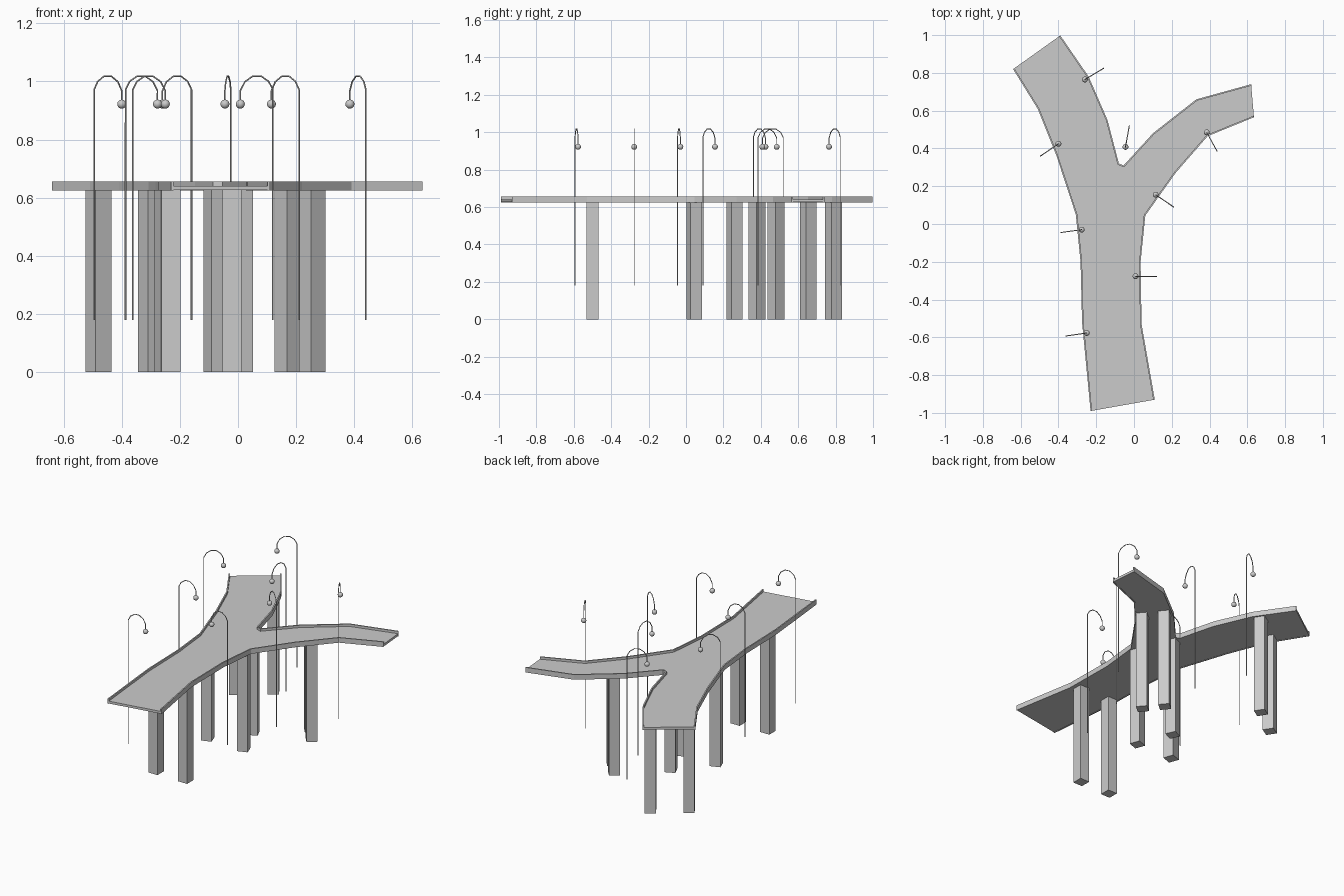
import bpy, bmesh, math
from mathutils import Vector

if "Cube" in bpy.data.objects:
    bpy.data.objects.remove(bpy.data.objects["Cube"])

# Deck edges: outer left, inner fork, outer right
LEFT = [(-.23, -.99), (-.275, -.52), (-.283, -.2), (-.308, .05), (-.41, .36), (-.51, .61), (-.64, .82)]
FORK = [(-.39, .998), (-.24, .78), (-.14, .55), (-.08, .32), (-.055, .31), (.1, .48), (.33, .66), (.62, .74)]
RIGHT = [(.635, .565), (.39, .465), (.22, .27), (.06, .045), (.035, -.2), (.04, -.53), (.11, -.93)]


def prism(name, outline, z0, z1):
    """Extrude a flat outline from z0 to z1."""
    bm = bmesh.new()
    face = bm.faces.new([bm.verts.new((x, y, z0)) for x, y in outline])
    ext = bmesh.ops.extrude_face_region(bm, geom=[face])
    for v in ext["geom"]:
        if isinstance(v, bmesh.types.BMVert):
            v.co.z = z1
    bmesh.ops.recalc_face_normals(bm, faces=bm.faces)
    me = bpy.data.meshes.new(name)
    bm.to_mesh(me)
    bm.free()
    ob = bpy.data.objects.new(name, me)
    bpy.context.collection.objects.link(ob)
    return ob


def offset(path, d):
    """Mitred offset of an open path to its right side."""
    pts = [Vector(p) for p in path]
    out = []
    for i, p in enumerate(pts):
        dirs = []
        if i > 0:
            dirs.append((p - pts[i - 1]).normalized())
        if i < len(pts) - 1:
            dirs.append((pts[i + 1] - p).normalized())
        normals = [Vector((t.y, -t.x)) for t in dirs]
        m = sum(normals, Vector((0, 0))).normalized()
        out.append(tuple(p + m * d / max(m.dot(normals[0]), .4)))
    return out


# Road slab
prism("bridge_deck", LEFT + FORK + RIGHT, .626, .641)

# Low parapets along each edge
for name, path in (("left", LEFT), ("fork", FORK), ("right", RIGHT)):
    prism(name + "_parapet", path + offset(path, .008)[::-1], .624, .656)

# Square support pillars: x, y, rotation in degrees
PILLARS = [(-.23, -.5, 0), (-.02, -.5, 0), (-.245, .043, 20), (.01, .043, 20), (-.075, .26, 25),
           (-.48, .653, 32), (-.3, .788, 32), (.172, .482, 40), (.255, .38, 40)]
for i, (x, y, rot) in enumerate(PILLARS):
    h = .0325
    a = math.radians(rot)
    c, s = math.cos(a), math.sin(a)
    corners = [(x + c * u - s * v, y + s * u + c * v) for u, v in ((-h, -h), (h, -h), (h, h), (-h, h))]
    prism(f"pillar_{i + 1}", corners, 0, .63)

# Street lamps: pole x, y and bulb x, y
LAMPS = [(-.16, .825, -.26, .765), (-.495, .36, -.4, .425), (-.025, .52, -.045, .408), (.44, .385, .385, .485),
         (.21, .09, .115, .155), (.12, -.277, .008, -.277), (-.387, -.045, -.277, -.03), (-.362, -.593, -.25, -.577)]
HOOK = [(0, .18), (0, .972), (.13, 1.0), (.36, 1.018), (.62, 1.018), (.86, .999), (1, .968), (1, .922)]
for i, (x0, y0, x1, y1) in enumerate(LAMPS):
    # Hooked pole
    cu = bpy.data.curves.new("lamp_pole", "CURVE")
    cu.dimensions = "3D"
    cu.bevel_depth = .0027
    cu.bevel_resolution = 1
    cu.use_fill_caps = True
    sp = cu.splines.new("POLY")
    sp.points.add(len(HOOK) - 1)
    for p, (t, z) in zip(sp.points, HOOK):
        p.co = (x0 + (x1 - x0) * t, y0 + (y1 - y0) * t, z, 1)
    bpy.context.collection.objects.link(bpy.data.objects.new(f"lamp_pole_{i + 1}", cu))
    # Round bulb
    bpy.ops.mesh.primitive_uv_sphere_add(segments=16, ring_count=10, radius=.0155, location=(x1, y1, .922))
    bpy.context.object.name = f"lamp_bulb_{i + 1}"
    bpy.ops.object.shade_smooth_by_angle()
